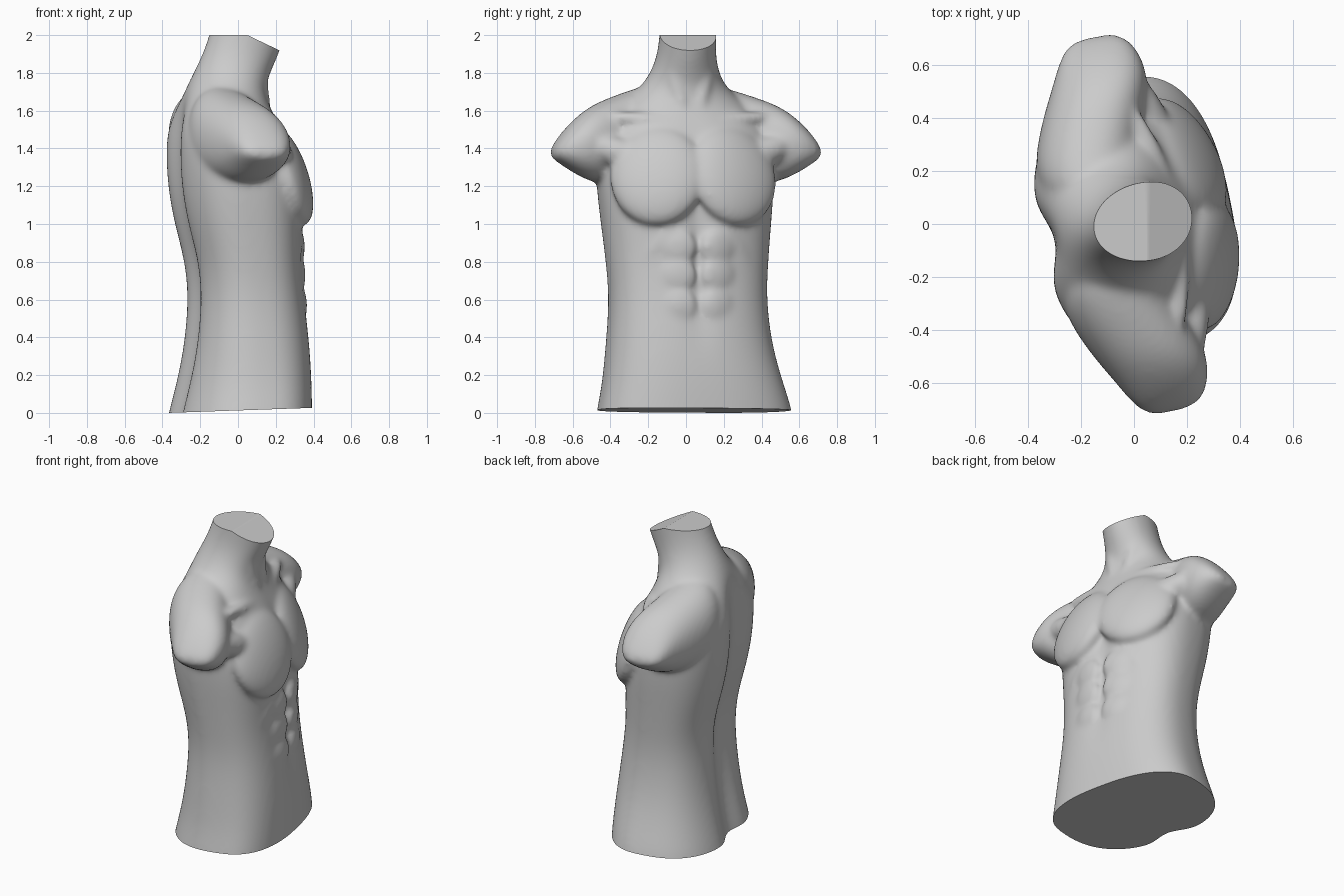
import bpy
import bmesh
from math import sin, cos, pi, exp, radians, copysign
from mathutils import Matrix, Vector, Euler

cube = bpy.data.objects.get("Cube")
if cube:
    bpy.data.objects.remove(cube, do_unlink=True)

TURN = Matrix.Rotation(radians(12), 4, "Z")   # whole figure is turned on its base
COLUMNS = 64

# Torso sections: height, half width, front, back
TORSO = [
    (-0.2, 0.54, 0.375, -0.37), (-0.08, 0.53, 0.375, -0.36), (0.02, 0.515, 0.375, -0.34),
    (0.15, 0.48, 0.375, -0.308), (0.35, 0.44, 0.365, -0.27), (0.6, 0.415, 0.335, -0.248),
    (0.8, 0.43, 0.315, -0.264), (1.0, 0.45, 0.32, -0.322), (1.2, 0.47, 0.32, -0.358),
    (1.4, 0.47, 0.265, -0.365), (1.5, 0.45, 0.215, -0.357), (1.6, 0.38, 0.165, -0.33),
    (1.67, 0.29, 0.145, -0.3), (1.73, 0.225, 0.145, -0.272), (1.8, 0.18, 0.17, -0.237),
    (1.9, 0.15, 0.22, -0.188), (2.05, 0.147, 0.27, -0.135), (2.2, 0.147, 0.27, -0.12),
]

# Shoulder sections: sideways position, front, back, top, bottom
SHOULDER = [
    (0.1, 0.03, -0.28, 1.755, 1.3), (0.25, 0.07, -0.34, 1.72, 1.22),
    (0.4, 0.125, -0.285, 1.67, 1.21), (0.5, 0.16, -0.235, 1.63, 1.22),
    (0.58, 0.168, -0.19, 1.575, 1.255), (0.66, 0.145, -0.15, 1.495, 1.305),
    (0.71, 0.105, -0.11, 1.425, 1.34), (0.725, 0.05, -0.06, 1.395, 1.355),
]


def power(value, exponent):
    return copysign(abs(value) ** exponent, value)


def between(z, low, high, soft=0.08):
    """Soft mask that is one between two heights."""
    return 1 / (1 + exp((low - z) / soft * 2)) / (1 + exp((z - high) / soft * 2))


def loft(bm, rings):
    """Skin a closed tube through rings of points."""
    loops = [[bm.verts.new(p) for p in ring] for ring in rings]
    count = len(loops[0])
    for lower, upper in zip(loops, loops[1:]):
        for i in range(count):
            j = (i + 1) % count
            bm.faces.new((lower[i], lower[j], upper[j], upper[i]))
    bm.faces.new(loops[0][::-1])
    bm.faces.new(loops[-1])


def torso_ring(z, width, front, back):
    squareness = 2 + 0.5 * between(z, -1, 1.55)
    hips = between(z, -1, 0.2, 0.15)      # hips are widest in front and lean sideways
    middle = (front + back) / 2 + 0.07 * hips
    ring = []
    for i in range(COLUMNS):
        t = 2 * pi * i / COLUMNS
        depth = front - middle if cos(t) > 0 else middle - back
        y = width * power(sin(t), 2 / squareness)
        x = middle + depth * power(cos(t), 2 / squareness)
        if cos(t) > 0:     # breastbone and belly groove
            x -= 0.03 * between(z, 0.5, 1.4) * exp(-(y / 0.05) ** 2)
        else:              # spine groove
            x += 0.065 * between(z, -1, 1.6) * exp(-(y / 0.11) ** 2)
        ring.append((x, y + 0.035 * hips, z))
    return ring


def shoulder_ring(side, y, front, back, top, bottom):
    ring = []
    for i in range(24):
        t = 2 * pi * i / 24
        ring.append(((front + back) / 2 + (front - back) / 2 * power(cos(t), 0.9), side * y,
                     (top + bottom) / 2 + (top - bottom) / 2 * power(sin(t), 0.9)))
    return ring


def ellipsoid(bm, centre, radii, rotation):
    matrix = Matrix.Translation(centre) @ rotation.to_matrix().to_4x4() @ Matrix.Diagonal((*radii, 1))
    bmesh.ops.create_uvsphere(bm, u_segments=24, v_segments=16, radius=1, matrix=matrix)


def strand(bm, start, end, radius):
    """Long muscle or bone ridge between two points."""
    start, end = Vector(start), Vector(end)
    axis = end - start
    ellipsoid(bm, (start + end) / 2, (radius, radius, axis.length / 2), axis.to_track_quat("Z", "Y"))


bm = bmesh.new()
loft(bm, [torso_ring(*row) for row in TORSO])

for side in (1, -1):
    loft(bm, [shoulder_ring(side, *row) for row in SHOULDER])
    # Chest muscle, leaning back and turned outward, and its pull toward the shoulder
    ellipsoid(bm, (0.234, side * 0.205, 1.255), (0.1, 0.255, 0.275),
              Euler((0, radians(-18), side * radians(17))))
    strand(bm, (0.19, side * 0.16, 1.3), (0.07, side * 0.6, 1.45), 0.08)
    # Belly muscles
    for z, x in ((0.57, 0.314), (0.73, 0.306), (0.88, 0.302)):
        ellipsoid(bm, (x, side * 0.11, z), (0.036, 0.1, 0.1), Euler((0, 0, side * 0.2)))
    # Rib arch, collar bone and neck muscle
    strand(bm, (0.29, side * 0.1, 1.04), (0.19, side * 0.34, 0.7), 0.06)
    strand(bm, (0.17, side * 0.03, 1.53), (0.08, side * 0.44, 1.57), 0.04)
    strand(bm, (0.15, side * 0.02, 1.52), (0.07, side * 0.13, 1.95), 0.04)

bmesh.ops.recalc_face_normals(bm, faces=bm.faces[:])
bm.transform(TURN)
mesh = bpy.data.meshes.new("torso")
bm.to_mesh(mesh)
bm.free()
torso = bpy.data.objects.new("torso", mesh)
bpy.context.scene.collection.objects.link(torso)

# Fuse all the muscles into one soft skin
round_off = torso.modifiers.new("round", "SUBSURF")
round_off.levels = round_off.render_levels = 2
fuse = torso.modifiers.new("fuse", "REMESH")
fuse.mode = "VOXEL"
fuse.voxel_size = 0.014
soften = torso.modifiers.new("soften", "SMOOTH")
soften.factor = 0.5
soften.iterations = 18
bpy.context.view_layer.update()
graph = bpy.context.evaluated_depsgraph_get()
skin = bpy.data.meshes.new_from_object(torso.evaluated_get(graph))
torso.modifiers.clear()
torso.data = skin

# Flat cuts: base, neck top and sloped neck front
bm = bmesh.new()
bm.from_mesh(skin)
for point, normal in (((-0.37, 0, 0), (0.035, 0, -1)),
                      ((0, 0, 2), (0, 0, 1)),
                      ((0.05, 0, 2), (0.43, 0, 0.9))):
    bmesh.ops.bisect_plane(bm, geom=bm.verts[:] + bm.edges[:] + bm.faces[:],
                           plane_co=point, plane_no=normal, clear_outer=True)
    rim = [e for e in bm.edges if e.is_boundary]
    bmesh.ops.holes_fill(bm, edges=rim, sides=0)
bmesh.ops.recalc_face_normals(bm, faces=bm.faces[:])
for face in bm.faces:
    face.smooth = True
bm.to_mesh(skin)
bm.free()
skin.set_sharp_from_angle(angle=radians(40))

grey = bpy.data.materials.new("plaster grey")
grey.use_nodes = True
colour = (0.6, 0.6, 0.6, 1)
grey.diffuse_color = colour
grey.node_tree.nodes["Principled BSDF"].inputs["Base Color"].default_value = colour
skin.materials.clear()
skin.materials.append(grey)
